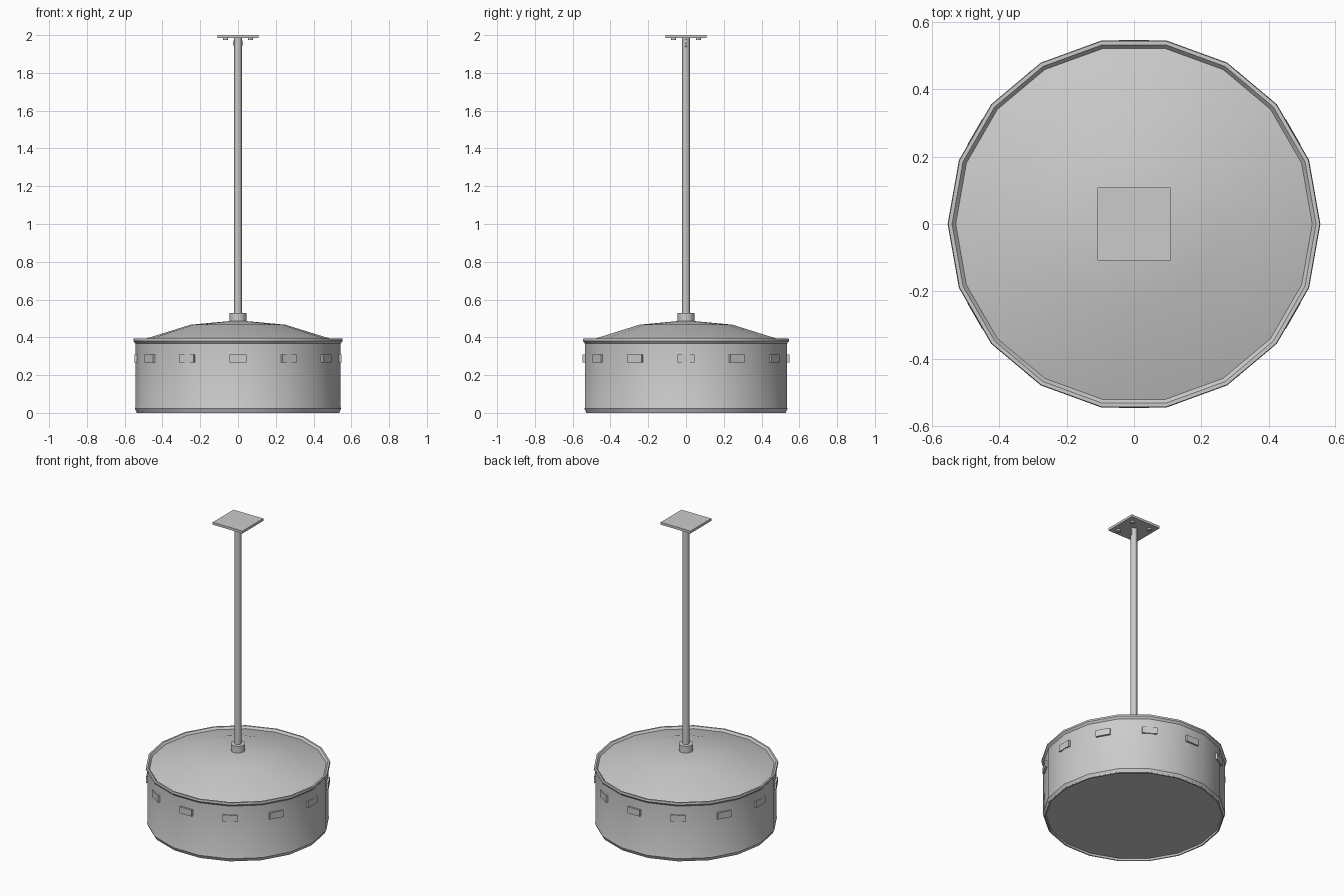
import bpy, bmesh, math
from mathutils import Matrix

cube = bpy.data.objects.get("Cube")
if cube:
    bpy.data.objects.remove(cube, do_unlink=True)

metal = bpy.data.materials.new("light_grey_metal")
metal.use_nodes = True
GREY = (0.6, 0.6, 0.6, 1)
metal.diffuse_color = GREY
metal.node_tree.nodes["Principled BSDF"].inputs["Base Color"].default_value = GREY


def finish(name, bm, smooth=None):
    bmesh.ops.recalc_face_normals(bm, faces=bm.faces)
    mesh = bpy.data.meshes.new(name)
    bm.to_mesh(mesh)
    bm.free()
    mesh.materials.append(metal)
    obj = bpy.data.objects.new(name, mesh)
    bpy.context.collection.objects.link(obj)
    if smooth:
        bpy.ops.object.select_all(action='DESELECT')
        obj.select_set(True)
        bpy.context.view_layer.objects.active = obj
        bpy.ops.object.shade_smooth_by_angle(angle=math.radians(smooth))
    return obj


def lathe(name, profile, sides, smooth=30):
    """Revolve (radius, height) points about z; radius 0 makes a pole."""
    bm = bmesh.new()
    rings = []
    for r, z in profile:
        count = sides if r else 1
        rings.append([bm.verts.new((r * math.cos(math.tau * i / sides),
                                    r * math.sin(math.tau * i / sides), z))
                      for i in range(count)])
    for a, b in zip(rings, rings[1:]):
        for i in range(sides):
            j = (i + 1) % sides
            corners = [a[i % len(a)], a[j % len(a)], b[j % len(b)], b[i % len(b)]]
            bm.faces.new(list(dict.fromkeys(corners)))
    return finish(name, bm, smooth)


def box(name, size, matrix):
    bm = bmesh.new()
    bmesh.ops.create_cube(bm, size=1, matrix=matrix @ Matrix.Diagonal((*size, 1)))
    return finish(name, bm)


# Drum with chamfered lower lip, raised rim and shallow domed lid
lathe("drum_shade", [
    (0, 0.012), (0.525, 0.012), (0.527, 0.005), (0.538, 0.005), (0.546, 0.022),
    (0.543, 0.03), (0.543, 0.367), (0.554, 0.38), (0.552, 0.393), (0.541, 0.393),
    (0.53, 0.38), (0.25, 0.467), (0, 0.49)], 18)
lathe("bottom_trim", [(0.525, 0.012), (0.528, 0), (0.536, 0), (0.538, 0.006)], 18)

# Clips around the drum
for i in range(12):
    turn = Matrix.Rotation(math.tau * i / 12, 4, 'Z')
    box(f"side_clip_{i + 1}", (0.024, 0.09, 0.042),
        turn @ Matrix.Translation((0.535, 0, 0.288)))

# Hanging rod and collar
lathe("collar", [(0, 0.48), (0.044, 0.48), (0.044, 0.53), (0, 0.53)], 16)
lathe("rod", [(0, 0.5), (0.02, 0.5), (0.02, 1.985), (0, 1.985)], 12, 35)

# Ceiling plate with four screws
box("ceiling_plate", (0.217, 0.217, 0.016), Matrix.Translation((0, 0, 1.992)))
for x in (-0.066, 0.066):
    for y in (-0.066, 0.066):
        screw = lathe("plate_screw", [(0, 1.974), (0.014, 1.974), (0.014, 1.986), (0, 1.986)], 10, 40)
        screw.location = (x, y, 0)

# Thin pivot disc through the top of the rod
bm = bmesh.new()
bmesh.ops.create_cone(bm, cap_ends=True, segments=12, radius1=0.028, radius2=0.028, depth=0.008,
                      matrix=Matrix.Translation((0, 0, 1.957)) @ Matrix.Rotation(math.pi / 2, 4, 'X'))
finish("pivot_disc", bm, 35)
